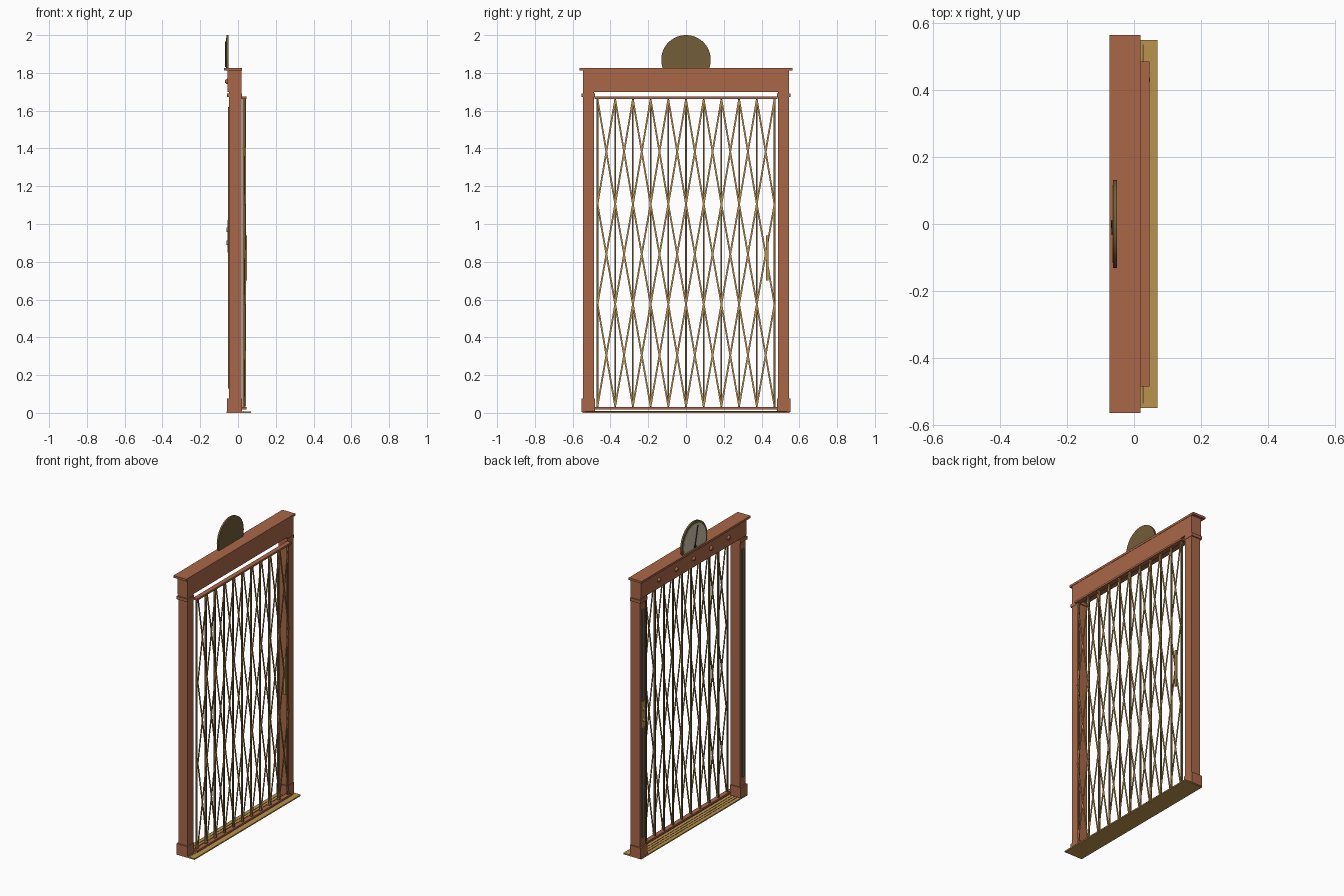
import bpy, bmesh, math
from mathutils import Vector, Matrix

if "Cube" in bpy.data.objects:
    bpy.data.objects.remove(bpy.data.objects["Cube"])


def material(name, rgb):
    m = bpy.data.materials.new(name)
    m.diffuse_color = (*rgb, 1)
    m.use_nodes = True
    m.node_tree.nodes["Principled BSDF"].inputs["Base Color"].default_value = m.diffuse_color
    return m


COPPER = material("copper", (0.40, 0.135, 0.065))
BRASS = material("brass", (0.50, 0.29, 0.075))
BRONZE = material("dark bronze", (0.17, 0.11, 0.04))
CREAM = material("cream", (0.62, 0.56, 0.40))
BLACK = material("black", (0.02, 0.02, 0.02))
PATINA = material("grey green", (0.13, 0.15, 0.11))


def finish(name, bm, mat):
    bmesh.ops.recalc_face_normals(bm, faces=bm.faces)
    mesh = bpy.data.meshes.new(name)
    bm.to_mesh(mesh)
    bm.free()
    mesh.materials.append(mat)
    ob = bpy.data.objects.new(name, mesh)
    bpy.context.collection.objects.link(ob)
    return ob


def add_box(bm, x0, x1, y0, y1, z0, z1):
    m = Matrix.Translation(((x0 + x1) / 2, (y0 + y1) / 2, (z0 + z1) / 2))
    m = m @ Matrix.Diagonal((x1 - x0, y1 - y0, z1 - z0, 1))
    bmesh.ops.create_cube(bm, size=1, matrix=m)


def box(name, mat, *bounds):
    bm = bmesh.new()
    add_box(bm, *bounds)
    return finish(name, bm, mat)


def add_bar(bm, x, a, b, width, depth):
    """Flat bar in the plane x, from (y, z) point a to point b."""
    dy, dz = b[0] - a[0], b[1] - a[1]
    m = Matrix.Translation((x, (a[0] + b[0]) / 2, (a[1] + b[1]) / 2))
    m = m @ Matrix.Rotation(math.atan2(-dy, dz), 4, 'X')
    m = m @ Matrix.Diagonal((depth, width, math.hypot(dy, dz), 1))
    bmesh.ops.create_cube(bm, size=1, matrix=m)


def add_disc(bm, x0, x1, y, z, r, r_front=None, n=16):
    """Round stud along x, wide at x1 and r_front at x0."""
    m = Matrix.Translation(((x0 + x1) / 2, y, z)) @ Matrix.Rotation(math.pi / 2, 4, 'Y')
    bmesh.ops.create_cone(bm, cap_ends=True, segments=n, radius1=r if r_front is None else r_front,
                          radius2=r, depth=x1 - x0, matrix=m)


# Sill with tread grooves
box("sill", BRASS, -0.06, 0.07, -0.548, 0.548, 0.0, 0.008)
bm = bmesh.new()
for x in (-0.035, -0.015, 0.005, 0.028):
    add_box(bm, x - 0.002, x + 0.002, -0.535, 0.535, 0.007, 0.0095)
finish("sill_grooves", bm, BRONZE)

# Posts with plinth, capital and inlaid strip
for side, s in (("left", -1), ("right", 1)):
    def span(a, b):
        return sorted((s * a, s * b))
    box(side + "_post", COPPER, -0.048, 0.018, *span(0.487, 0.545), 0.008, 1.70)
    box(side + "_plinth", COPPER, -0.058, 0.02, *span(0.481, 0.552), 0.004, 0.075)
    box(side + "_capital", COPPER, -0.057, 0.02, *span(0.481, 0.552), 1.672, 1.692)
    box(side + "_inlay", PATINA, -0.053, -0.046, *span(0.506, 0.526), 0.13, 1.62)

# Header, cornice and rosettes
box("header", COPPER, -0.055, 0.018, -0.545, 0.545, 1.70, 1.815)
box("cornice", COPPER, -0.073, 0.02, -0.563, 0.563, 1.812, 1.826)
bm = bmesh.new()
for i in range(-2, 3):
    add_disc(bm, -0.068, -0.054, i * 0.18, 1.755, 0.016, 0.008)
finish("rosettes", bm, COPPER)


# Floor dial: round plate cut off by the cornice
def dial_plate(name, mat, x0, x1, r, zc=1.869, z_low=1.824):
    a0 = math.asin((z_low - zc) / r)
    n = 40
    bm = bmesh.new()
    ring = []
    for i in range(n + 1):
        a = a0 + (math.pi - 2 * a0) * i / n
        ring.append(bm.verts.new((x0, r * math.cos(a), zc + r * math.sin(a))))
    face = bm.faces.new(ring)
    out = bmesh.ops.extrude_face_region(bm, geom=[face])
    bmesh.ops.translate(bm, vec=Vector((x1 - x0, 0, 0)),
                        verts=[v for v in out["geom"] if isinstance(v, bmesh.types.BMVert)])
    return finish(name, bm, mat)


dial_plate("dial_back", BRONZE, -0.062, -0.05, 0.131)
dial_plate("dial_face", CREAM, -0.064, -0.061, 0.116)
bm = bmesh.new()
add_bar(bm, -0.066, (0.0, 1.84), (-0.03, 1.965), 0.007, 0.003)
add_disc(bm, -0.069, -0.062, 0, 1.84, 0.010)
finish("dial_needle", bm, BLACK)

# Call button plate
box("button_plate", BRASS, -0.055, -0.047, 0.495, 0.537, 0.85, 1.02)
bm = bmesh.new()
for z in (0.90, 0.97):
    add_disc(bm, -0.062, -0.054, 0.516, z, 0.012)
finish("call_buttons", bm, CREAM)

# Gate rails
box("top_rail", COPPER, 0.016, 0.046, -0.485, 0.485, 1.663, 1.675)
box("bottom_rail", COPPER, 0.016, 0.046, -0.485, 0.485, 0.018, 0.030)

# Folding gate: uprights and crossed lattice
STEP, COLS = 0.0937, 10
LEVELS = (0.035, 0.575, 1.105, 1.66)
ys = [(i - COLS / 2) * STEP for i in range(COLS + 1)]
bm = bmesh.new()
for y in ys:
    add_box(bm, 0.024, 0.034, y - 0.004, y + 0.004, 0.03, 1.665)
finish("gate_uprights", bm, BRONZE)
rising, falling = bmesh.new(), bmesh.new()
for y0, y1 in zip(ys, ys[1:]):
    for z0, z1 in zip(LEVELS, LEVELS[1:]):
        add_bar(rising, 0.036, (y0, z0), (y1, z1), 0.009, 0.004)
        add_bar(falling, 0.040, (y1, z0), (y0, z1), 0.009, 0.004)
finish("lattice_rising", rising, BRASS)
finish("lattice_falling", falling, BRASS)

# Gate handle
box("gate_handle", BRASS, 0.034, 0.047, 0.423, 0.437, 0.70, 0.94)
